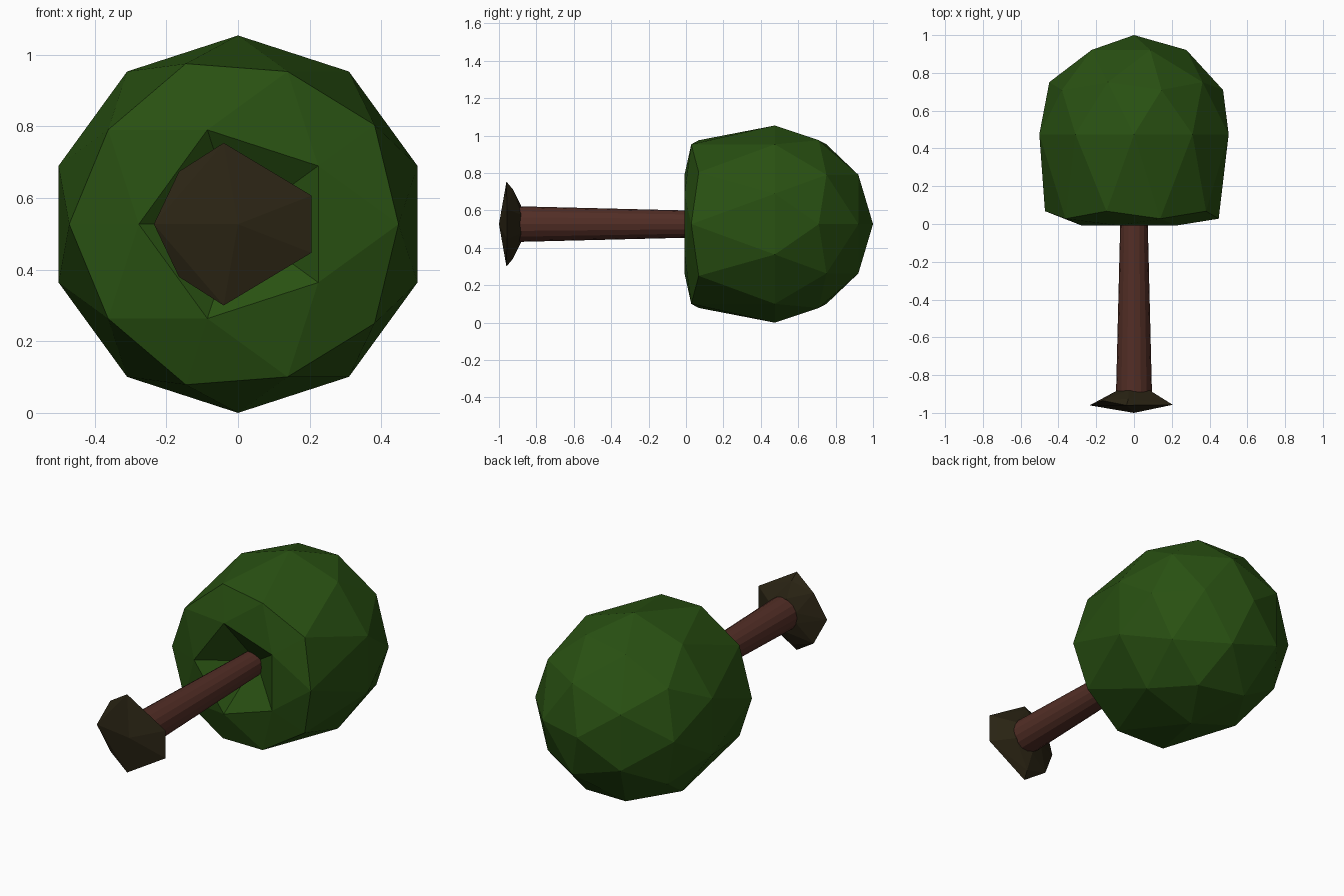
import bpy, bmesh, math
from mathutils import Vector

if "Cube" in bpy.data.objects:
    bpy.data.objects.remove(bpy.data.objects["Cube"])

CZ = 0.527  # height of the tree's axis (tree lies along y)


def material(name, rgb):
    m = bpy.data.materials.new(name)
    m.diffuse_color = (*rgb, 1)
    m.use_nodes = True
    m.node_tree.nodes["Principled BSDF"].inputs["Base Color"].default_value = m.diffuse_color
    return m


def finish(bm, name, mat):
    bmesh.ops.recalc_face_normals(bm, faces=bm.faces)
    me = bpy.data.meshes.new(name)
    bm.to_mesh(me)
    bm.free()
    me.materials.append(mat)
    ob = bpy.data.objects.new(name, me)
    bpy.context.collection.objects.link(ob)
    return ob


leaf = material("leaf green", (0.022, 0.082, 0.006))
bark = material("bark brown", (0.085, 0.027, 0.019))
soil = material("soil brown", (0.024, 0.018, 0.007))

# Crown: faceted ball, underside pushed down to a flat rim with a dented pole
bm = bmesh.new()
bmesh.ops.create_icosphere(bm, subdivisions=2, radius=1)
R = 0.527
for v in bm.verts:
    x, y, z = v.co
    if z < -0.95:
        h = 0.17
    elif z < -0.7:
        h = -0.008
    elif z < -0.49:
        h = 0.028
    elif z < -0.3:
        h = 0.068
    else:
        h = 0.475 + 0.525 * z
    v.co = (x * R, h, CZ + y * R)
finish(bm, "crown", leaf)

# Trunk: tapered cylinder running into the dent
bm = bmesh.new()
rings = []
for y, r in ((-0.93, 0.096), (0.2, 0.068)):
    rings.append([bm.verts.new((r * math.cos(a), y, CZ + r * math.sin(a)))
                  for a in (math.tau * i / 16 for i in range(16))])
for i in range(16):
    j = (i + 1) % 16
    bm.faces.new((rings[0][i], rings[0][j], rings[1][j], rings[1][i]))
for r in rings:
    bm.faces.new(r)
finish(bm, "trunk", bark)

# Soil mound: irregular faceted disc at the foot, mirrored in z
bm = bmesh.new()
half = [(-0.235, -0.96, 0), (-0.04, -0.96, 0.227), (0.205, -0.957, 0.08),
        (-0.165, -0.935, 0.147), (-0.03, -0.925, 0.185), (0.17, -0.935, 0.05),
        (-0.09, -0.882, 0.03), (-0.03, -0.882, 0.098), (0.085, -0.882, 0.05),
        (0, -1.0, 0)]
pts = {(x, y, s * z) for x, y, z in half for s in (1, -1)}
for x, y, z in sorted(pts):
    bm.verts.new(Vector((x, y, CZ + z)))
bmesh.ops.convex_hull(bm, input=bm.verts)
finish(bm, "soil_mound", soil)
